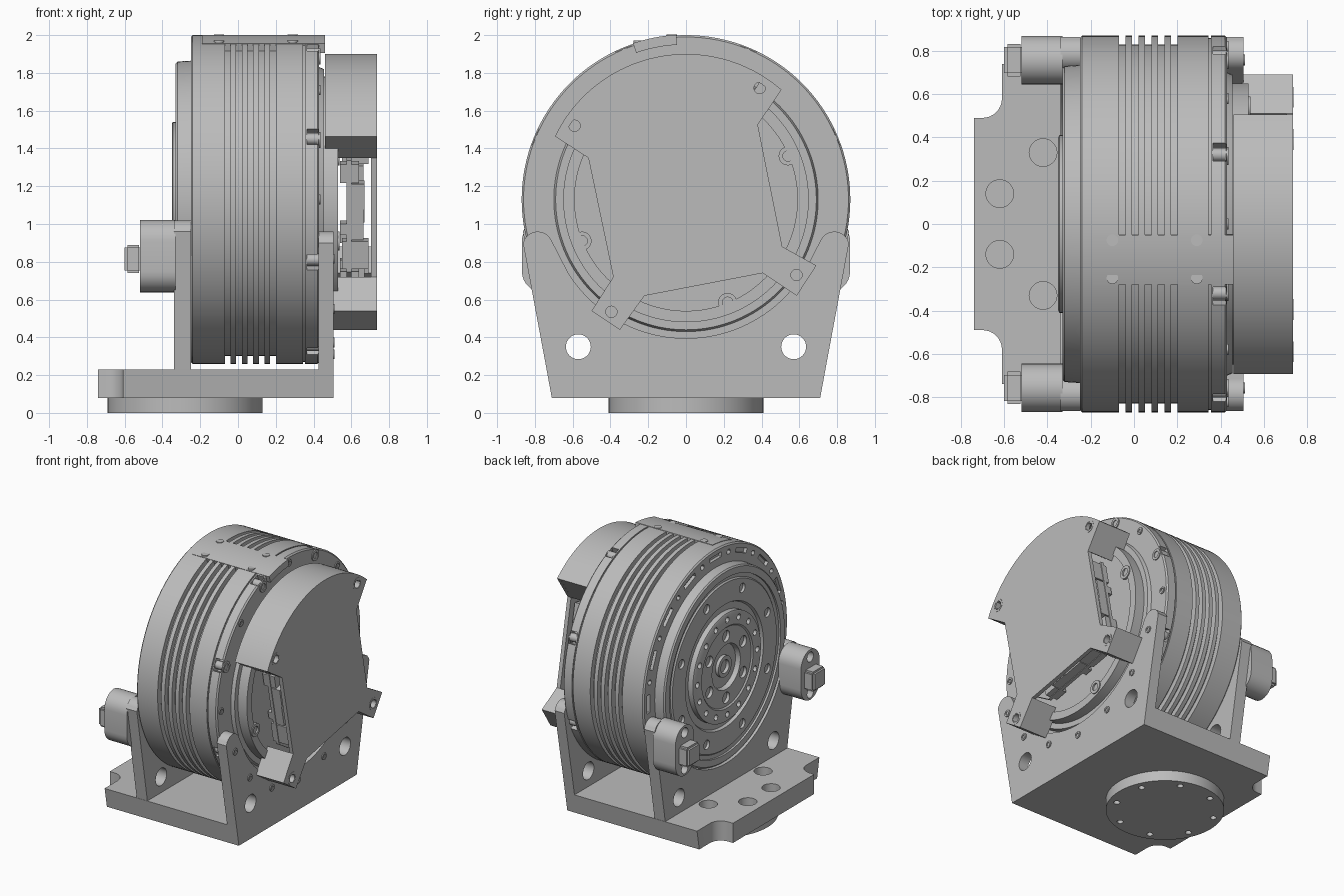
import bpy, bmesh
from math import sin, cos, pi, radians, atan2, hypot
from mathutils import Matrix, Vector

if "Cube" in bpy.data.objects:
    bpy.data.objects.remove(bpy.data.objects["Cube"])

CZ = 1.13          # height of the motor axis
R = 0.87           # motor radius
grey = bpy.data.materials.new("machined grey")
grey.use_nodes = True
grey.diffuse_color = (0.5, 0.5, 0.5, 1)
grey.node_tree.nodes["Principled BSDF"].inputs["Base Color"].default_value = (0.5, 0.5, 0.5, 1)
made = []


def polar(a, r):
    """Point (y, z) on a circle round the motor axis, angle in degrees from the top."""
    return r * sin(radians(a)), CZ + r * cos(radians(a))


def arc(cy, cz, r, a0, a1, n):
    return [(cy + r * sin(radians(a0 + (a1 - a0) * i / n)),
             cz + r * cos(radians(a0 + (a1 - a0) * i / n))) for i in range(n + 1)]


def finish(name, bm):
    bmesh.ops.recalc_face_normals(bm, faces=bm.faces)
    mesh = bpy.data.meshes.new(name)
    bm.to_mesh(mesh)
    bm.free()
    mesh.materials.append(grey)
    ob = bpy.data.objects.new(name, mesh)
    bpy.context.collection.objects.link(ob)
    made.append(ob)
    return ob


def prism(bm, pts, lo, hi, axis="x"):
    """Extrude an outline: (y, z) along x, or (x, y) along z."""
    put = (lambda p, d: (d, p[0], p[1])) if axis == "x" else (lambda p, d: (p[0], p[1], d))
    a = [bm.verts.new(put(p, lo)) for p in pts]
    b = [bm.verts.new(put(p, hi)) for p in pts]
    bm.faces.new(a)
    bm.faces.new(b[::-1])
    for i in range(len(pts)):
        j = (i + 1) % len(pts)
        bm.faces.new((a[i], b[i], b[j], a[j]))


def rod(bm, p, r, lo, hi, axis="x", n=20):
    prism(bm, arc(p[0], p[1], r, 0, 360 - 360 / n, n - 1), lo, hi, axis)


def box(bm, x, y, z, sx, sy, sz, turn=0):
    m = Matrix.Translation((x, y, z)) @ Matrix.Rotation(turn, 4, "X") @ Matrix.Diagonal((sx, sy, sz, 1))
    bmesh.ops.create_cube(bm, size=1, matrix=m)


def lathe(bm, profile, y=0, z=CZ, n=128):
    """Spin an (x, radius) profile round an axis parallel to x."""
    vs = [bm.verts.new((x, y, z + r)) for x, r in profile]
    es = [bm.edges.new(e) for e in zip(vs, vs[1:])]
    bmesh.ops.spin(bm, geom=vs + es, cent=(0, y, z), axis=(1, 0, 0), angle=2 * pi, steps=n)
    bmesh.ops.remove_doubles(bm, verts=bm.verts, dist=1e-5)


def cut(ob, bm):
    cutter = finish("cutter", bm)
    cutter.hide_render = True
    mod = ob.modifiers.new("cut", "BOOLEAN")
    mod.operation, mod.solver, mod.object = "DIFFERENCE", "EXACT", cutter
    bpy.context.view_layer.objects.active = ob
    bpy.ops.object.modifier_apply(modifier=mod.name)
    made.remove(cutter)
    bpy.data.objects.remove(cutter)


# Motor housing with cooling grooves and a seam
prof = [(-0.25, 0), (-0.25, 0.86), (-0.24, R)]
for i in range(5):
    g = -0.07 + 0.06 * i
    prof += [(g, R), (g, 0.83), (g + 0.03, 0.83), (g + 0.03, R)]
prof += [(0.345, R), (0.345, 0.86), (0.355, 0.86), (0.355, R), (0.42, R), (0.43, 0.86),
         (0.43, 0.70), (0.455, 0.69), (0.455, 0.65), (0.53, 0.65), (0.53, 0.59),
         (0.52, 0.59), (0.52, 0)]
bm = bmesh.new()
lathe(bm, prof)
housing = finish("motor_housing", bm)
bm = bmesh.new()
for k in range(8):                                   # rim pockets
    a = 22.5 + 45 * k
    box(bm, 0.395, *polar(a, R), 0.06, 0.09, 0.11, -radians(a))
for k in range(16):                                  # rear slots and holes
    a = 22.5 * k
    box(bm, -0.25, *polar(a, 0.81), 0.05, 0.14, 0.035, -radians(a))
    rod(bm, polar(a + 11.25, 0.81), 0.02, -0.28, -0.22, n=12)
cut(housing, bm)

bm = bmesh.new()                                     # screws in the rim pockets
for k in range(8):
    rod(bm, polar(22.5 + 45 * k, 0.835), 0.03, 0.36, 0.43, n=16)
finish("pocket_screws", bm)

# Output flange and hub on the rear
bm = bmesh.new()
lathe(bm, [(-0.24, 0), (-0.24, 0.735), (-0.32, 0.73), (-0.33, 0.72), (-0.33, 0.67), (-0.315, 0.67),
           (-0.315, 0.64), (-0.325, 0.63), (-0.325, 0.47), (-0.305, 0.46), (-0.305, 0.42),
           (-0.305, 0)])
flange = finish("output_flange", bm)
bm = bmesh.new()
for k in range(8):
    rod(bm, polar(22.5 + 45 * k, 0.56), 0.035, -0.36, -0.305)
cut(flange, bm)
bm = bmesh.new()
lathe(bm, [(-0.27, 0.0), (-0.27, 0.41), (-0.345, 0.41), (-0.35, 0.4), (-0.35, 0.31), (-0.34, 0.30),
           (-0.34, 0.17), (-0.30, 0.16), (-0.30, 0.08), (-0.33, 0.08), (-0.33, 0.05),
           (-0.29, 0.05), (-0.29, 0)], n=96)
hub = finish("output_hub", bm)
bm = bmesh.new()
for k in range(16):
    rod(bm, polar(22.5 * k, 0.36), 0.022, -0.4, -0.31, n=12)
for k in range(6):
    rod(bm, polar(60 * k, 0.235), 0.042, -0.4, -0.315)
cut(hub, bm)

# Curved cover strip on top with four screws
a0, a1 = [math_a * 180 / pi for math_a in (atan2(-0.28, 0.825), atan2(-0.05, 0.87))]
bm = bmesh.new()
prism(bm, arc(0, CZ, 0.873, a0, a1, 10) + arc(0, CZ, 0.82, a1, a0, 10), -0.19, 0.46)
finish("top_cover_strip", bm)
bm = bmesh.new()
for x in (-0.10, 0.29):
    for y in (-0.075, -0.25):
        top = CZ + (0.873 ** 2 - y * y) ** 0.5
        rod(bm, (x, y), 0.027, top - 0.03, top + 0.004, "z", 16)
finish("cover_strip_screws", bm)

# Face screws around the front ring
bm = bmesh.new()
for k in range(16):
    x = 0.505 if 5 <= k <= 11 else 0.43
    s = 0.042 if k in (1, 3, 13, 15) else 0.026
    lathe(bm, [(x - 0.01, 0), (x - 0.01, s), (x + 0.007, s), (x + 0.007, s * 0.55),
               (x + 0.001, s * 0.55), (x + 0.001, 0)], *polar(22.5 * k, 0.82), n=16)
for p in ((0.54, 1.36), (-0.55, 0.91), (0.22, 0.585)):
    lathe(bm, [(0.51, 0), (0.51, 0.05), (0.537, 0.05), (0.537, 0.028), (0.525, 0.028), (0.525, 0)], *p, n=20)
finish("face_screws", bm)

# Bracket base with rounded corner notches
half = [(-0.74, 0.49)] + [(-0.70 + 0.09 * sin(t * pi / 16), 0.58 - 0.09 * cos(t * pi / 16))
                          for t in range(9)] + [(-0.61, 0.738), (0.505, 0.738)]
bm = bmesh.new()
prism(bm, half + [(x, -y) for x, y in half[::-1]], 0.08, 0.23, "z")
for v in bm.verts:
    if v.co.z < 0.1 and abs(v.co.y) > 0.7:
        v.co.y *= 0.963
base = finish("bracket_base", bm)
bm = bmesh.new()
for s in (-1, 1):
    for x, y in ((-0.42, 0.33), (-0.62, 0.14)):
        rod(bm, (x, s * y), 0.064, 0.15, 0.3, "z", 28)
        rod(bm, (x, s * y), 0.034, 0.09, 0.14, "z")
cut(base, bm)

# Bracket walls: tapered sides, rounded prongs, round cradle
for name, lo, hi, tip in (("front_bracket_wall", 0.425, 0.505, 0.0), ("rear_bracket_wall", -0.34, -0.25, 0.06)):
    side = [(0.71, 0.08), (0.863, 0.90 + tip)] + arc(0.785, 0.88 + tip, 0.08, 75, -60, 8)
    cradle = arc(0, CZ, 0.735, 122, 180, 20)
    side += cradle
    bm = bmesh.new()
    prism(bm, side + [(-y, z) for y, z in side[-2::-1]], lo, hi)
    wall = finish(name, bm)
    bm = bmesh.new()
    for s in (-1, 1):
        rod(bm, (s * 0.57, 0.35), 0.066, lo - 0.1, hi + 0.1, n=32)
    cut(wall, bm)

# Mounting disc below the base
bm = bmesh.new()
rod(bm, (-0.28, 0), 0.41, 0, 0.1, "z", 96)
disc = finish("mounting_disc", bm)
bm = bmesh.new()
for k in range(8):
    t = (k + 0.5) * pi / 4
    rod(bm, (-0.28 + 0.35 * cos(t), 0.35 * sin(t)), 0.022, -0.05, 0.06, "z", 16)
cut(disc, bm)

# Rounded clamp blocks with a plug on the rear prongs
for name, s in (("left_rear_clamp", 1), ("right_rear_clamp", -1)):
    y = s * 0.757
    bm = bmesh.new()
    prism(bm, arc(y, 0.91, 0.112, -90, 90, 14) + arc(y, 0.75, 0.112, 90, 270, 14), -0.52, -0.33)
    block = finish(name, bm)
    bm = bmesh.new()
    for z in (0.69, 0.965):
        rod(bm, (y, z), 0.038, -0.6, -0.46)
    cut(block, bm)
    bm = bmesh.new()
    box(bm, -0.555, y, 0.815, 0.09, 0.15, 0.15)
    bmesh.ops.bevel(bm, geom=bm.edges[:], offset=0.015, segments=2, affect="EDGES")
    finish(name + "_plug", bm)

# Electronics cover: end plate, four corner posts and an arched wall
RC = 0.77
cuts = [((-0.517, 1.35), (-0.385, 0.72)), ((-0.22, 0.62), (0.406, 0.74)), ((0.51, 0.88), (0.38, 1.525))]
ears = [((-0.50, 0.54), (-0.35, 0.44)), ((0.586, 0.62), (0.69, 0.78))]
left, right = (-0.686, 1.46), (0.50, 1.705)
ang = [atan2(p[0], p[1] - CZ) * 180 / pi for p in (left, right)]
roof = arc(0, CZ, RC, ang[1], ang[0], 40)
outline = [*cuts[0], *ears[0], *cuts[1], *ears[1], *cuts[2], *roof]
posts = [[cuts[0][1], *ears[0], cuts[1][0]], [cuts[1][1], *ears[1], cuts[2][0]],
         [left, cuts[0][0], (-0.45, 1.45), polar(ang[0] + 13, RC)],
         [right, cuts[2][1], (0.29, 1.59), polar(ang[1] - 9, RC)]]
holes = [(0.39, 1.72), (-0.59, 1.52), (-0.395, 0.535), (0.585, 0.73)]
parts = [("cover_plate", outline, 0.705)]
parts += [("cover_post_%d" % (i + 1), p, 0.50 if i < 2 else 0.46) for i, p in enumerate(posts)]
parts.append(("cover_arch", roof + arc(0, CZ, RC - 0.04, ang[0], ang[1], 40), 0.46))
for name, pts, lo in parts:
    bm = bmesh.new()
    prism(bm, pts, lo, 0.735)
    ob = finish(name, bm)
    if name != "cover_arch":
        bm = bmesh.new()
        for p in holes:
            rod(bm, p, 0.03, 0.69, 0.8)
        cut(ob, bm)
bm = bmesh.new()
for p in holes:
    lathe(bm, [(0.72, 0.034), (0.737, 0.034), (0.737, 0.048), (0.72, 0.048)], *p, n=20)
finish("cover_washers", bm)

# Circuit board with components along the open sides
bm = bmesh.new()
inner = [(y * 0.94, CZ + (z - CZ) * 0.94) for pair in cuts for y, z in pair]
prism(bm, inner, 0.575, 0.6)
finish("circuit_board", bm)
bm = bmesh.new()
for p, q in zip(inner[::2], inner[1::2]):
    d = Vector((q[0] - p[0], q[1] - p[1]))
    turn, n = atan2(d.y, d.x), Vector((-d.y, d.x)).normalized()
    for f, size, lo, hi in ((0.12, 0.1, 0.54, 0.64), (0.33, 0.14, 0.6, 0.67), (0.55, 0.2, 0.59, 0.665),
                            (0.62, 0.06, 0.54, 0.59), (0.85, 0.15, 0.55, 0.69)):
        c = Vector(p) + d * f + n * 0.05
        box(bm, (lo + hi) / 2, c.x, c.y, hi - lo, size, 0.09, turn)
finish("board_components", bm)

# Smooth the round parts, keep edges sharp
bpy.ops.object.select_all(action="DESELECT")
for ob in made:
    ob.select_set(True)
bpy.context.view_layer.objects.active = made[0]
bpy.ops.object.shade_smooth_by_angle(angle=radians(30))
